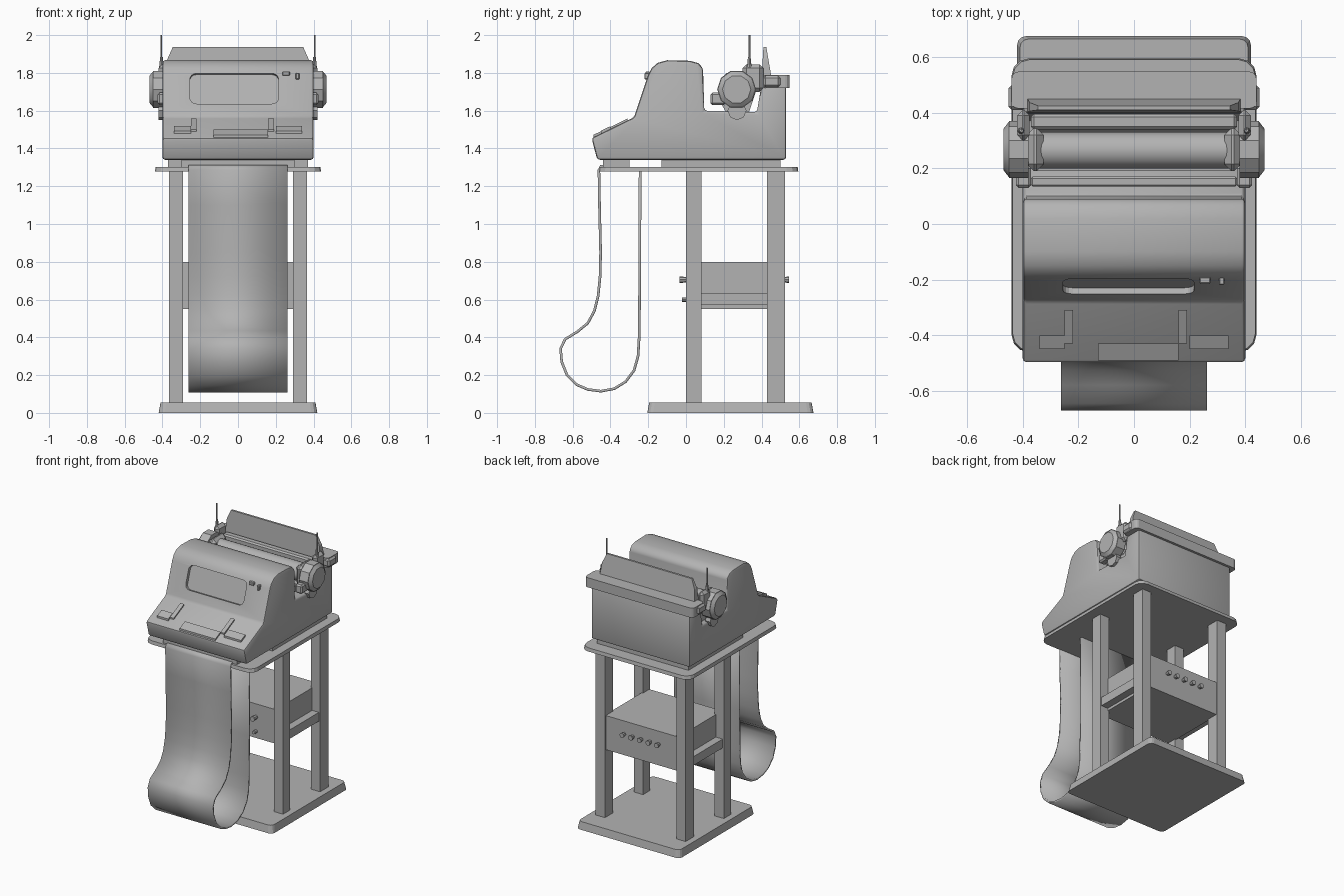
import bpy, bmesh, math
from mathutils import Matrix, Vector

cube = bpy.data.objects.get("Cube")
if cube:
    bpy.data.objects.remove(cube)

mat = bpy.data.materials.new("plain grey")
mat.use_nodes = True
GREY = (0.45, 0.45, 0.45, 1)
mat.diffuse_color = GREY
mat.node_tree.nodes["Principled BSDF"].inputs["Base Color"].default_value = GREY


def finish(name, bm, smooth=False):
    bmesh.ops.recalc_face_normals(bm, faces=bm.faces)
    me = bpy.data.meshes.new(name)
    bm.to_mesh(me)
    bm.free()
    me.materials.append(mat)
    ob = bpy.data.objects.new(name, me)
    bpy.context.collection.objects.link(ob)
    if smooth:
        bpy.ops.object.select_all(action='DESELECT')
        ob.select_set(True)
        bpy.context.view_layer.objects.active = ob
        bpy.ops.object.shade_smooth_by_angle(angle=math.radians(35))
    return ob


def bevel(bm, edges, width, segments=1):
    bmesh.ops.bevel(bm, geom=edges, offset=width, segments=segments,
                    profile=0.5, affect='EDGES', clamp_overlap=True)


def box(name, x, y, z, corner=0, edge=0, taper=0):
    """Box from (min, max) pairs; corner rounds the upright edges, edge bevels all."""
    bm = bmesh.new()
    bmesh.ops.create_cube(bm, size=1)
    for v in bm.verts:
        t = taper if v.co.z > 0 else 0
        v.co = Vector([(a + b) / 2 + c * (b - a - 2 * t * (i < 2))
                       for i, ((a, b), c) in enumerate(zip((x, y, z), v.co))])
    if corner:
        up = [e for e in bm.edges
              if abs(e.verts[0].co.z - e.verts[1].co.z) > 0.9 * (z[1] - z[0])]
        bevel(bm, up, corner, 3)
    if edge:
        bevel(bm, bm.edges[:], edge)
    return finish(name, bm)


def prism(name, profile, x0, x1, edge=0, smooth=False):
    """Side profile of (y, z) points pulled along x."""
    bm = bmesh.new()
    face = bm.faces.new([bm.verts.new((x0, y, z)) for y, z in profile])
    new = bmesh.ops.extrude_face_region(bm, geom=[face])["geom"]
    bmesh.ops.translate(bm, vec=(x1 - x0, 0, 0),
                        verts=[g for g in new if isinstance(g, bmesh.types.BMVert)])
    bmesh.ops.recalc_face_normals(bm, faces=bm.faces)
    if edge:
        bevel(bm, [e for e in bm.edges if e.calc_face_angle(0) > 0.7], edge, 2)
    return finish(name, bm, smooth)


def rod(name, centre, radius, length, axis, sides=12, tip=None):
    bm = bmesh.new()
    turn = {'X': Matrix.Rotation(math.pi / 2, 4, 'Y'),
            'Y': Matrix.Rotation(math.pi / 2, 4, 'X'), 'Z': Matrix()}[axis]
    bmesh.ops.create_cone(bm, cap_ends=True, segments=sides, radius1=radius,
                          radius2=radius if tip is None else tip, depth=length,
                          matrix=Matrix.Translation(centre) @ turn)
    return finish(name, bm, True)


def span(s, a, b):
    return tuple(sorted((s * a, s * b)))


# Stand: base board, four legs and table top
box("base_board", (-0.42, 0.42), (-0.205, 0.675), (0, 0.055), corner=0.03, taper=0.01)
box("table_top", (-0.44, 0.44), (-0.46, 0.595), (1.277, 1.302), corner=0.06, taper=0.004)
for s, side in ((1, "left"), (-1, "right")):
    box(f"front_leg_{side}", span(s, 0.29, 0.365), (0, 0.083), (0.05, 1.28))
    box(f"back_leg_{side}", span(s, 0.29, 0.365), (0.43, 0.525), (0.05, 1.28))
    box(f"shelf_rail_{side}", span(s, 0.28, 0.355), (0.05, 0.46), (0.57, 0.635))

# Control box held between the legs, with a knob row at each end
box("control_box", (-0.3, 0.3), (0.01, 0.515), (0.66, 0.8))
box("control_box_lower", (-0.3, 0.3), (0.01, 0.515), (0.55, 0.66))
for i in range(5):
    x = (i - 2) * 0.07
    rod(f"back_knob_{i}", (x, 0.53, 0.705), 0.018, 0.03, 'Y', 8, 0.013)
    rod(f"front_knob_{i}", (x, -0.01, 0.705), 0.013, 0.05, 'Y', 8, 0.018)
    rod(f"front_stud_{i}", (x, -0.005, 0.6), 0.012, 0.03, 'Y', 8)

# Hanging paper loop
path = [(-0.4, 1.302), (-0.45, 1.306), (-0.461, 1.285), (-0.458, 1.1), (-0.452, 0.85),
        (-0.455, 0.72), (-0.465, 0.62), (-0.485, 0.54), (-0.52, 0.475), (-0.575, 0.43),
        (-0.64, 0.39), (-0.664, 0.34), (-0.658, 0.27), (-0.63, 0.2), (-0.58, 0.15),
        (-0.52, 0.124), (-0.45, 0.115), (-0.38, 0.128), (-0.32, 0.165), (-0.275, 0.225),
        (-0.254, 0.3), (-0.248, 0.4), (-0.245, 0.7), (-0.243, 1.29)]
bm = bmesh.new()
rows = [[bm.verts.new((x, y, z)) for x in (-0.263, 0.263)] for y, z in path]
for a, b in zip(rows, rows[1:]):
    bm.faces.new((a[0], a[1], b[1], b[0]))
paper = finish("paper_loop", bm, True)
thick = paper.modifiers.new("thickness", 'SOLIDIFY')
thick.thickness, thick.offset = 0.014, 0

# Machine body: sloped ledge, tall rounded hood, sunken deck and back housing
shell = [(-0.47, 1.34), (-0.5, 1.455), (-0.275, 1.565), (-0.2, 1.79), (-0.182, 1.825),
         (-0.15, 1.853), (-0.1, 1.867), (0.02, 1.864), (0.065, 1.852), (0.09, 1.825),
         (0.097, 1.6), (0.375, 1.592), (0.4, 1.74), (0.53, 1.74), (0.53, 1.34)]
body = prism("machine_body", shell, -0.4, 0.4, 0.014, True)
box("machine_foot", (-0.37, 0.37), (-0.13, 0.5), (1.295, 1.35))
box("front_foot", (-0.3, 0.3), (-0.44, -0.3), (1.3, 1.345))

# Recessed display on the hood face
tilt = Matrix.Translation((-0.02, -0.2235, 1.717)) @ Matrix.Rotation(-0.32, 4, 'X')
cutter = box("display_cutter", (-0.235, 0.235), (-0.04, 0.022), (-0.085, 0.085))
bm = bmesh.new()
bm.from_mesh(cutter.data)
bevel(bm, [e for e in bm.edges
           if abs(e.verts[0].co.y - e.verts[1].co.y) > 0.01], 0.035, 4)
bm.to_mesh(cutter.data)
bm.free()
cutter.matrix_world = tilt
cutter.hide_render = True
cutter.hide_set(True)
cut = body.modifiers.new("display", 'BOOLEAN')
cut.object, cut.operation, cut.solver = cutter, 'DIFFERENCE', 'EXACT'

# Small buttons beside the display
box("wide_button", (0.235, 0.275), (-0.215, -0.19), (1.785, 1.808), edge=0.004)
box("small_button", (0.305, 0.325), (-0.22, -0.19), (1.765, 1.8), edge=0.004)


# Low key pads lying on the ledge slope
def pad(name, x0, x1, y0, y1, rise):
    ends = [(y, 1.455 + (y + 0.5) * 0.489) for y in (y0, y1)]
    low = [(y, z - 0.015) for y, z in ends]
    prism(name, low + [(y, z + rise) for y, z in reversed(ends)], x0, x1)


pad("centre_pad", -0.13, 0.16, -0.49, -0.43, 0.012)
pad("left_pad", 0.2, 0.34, -0.45, -0.4, 0.014)
pad("right_pad", -0.34, -0.25, -0.45, -0.4, 0.014)
pad("right_ridge", -0.25, -0.22, -0.43, -0.31, 0.01)
pad("left_ridge", 0.16, 0.19, -0.43, -0.31, 0.01)

# Rear rim with forward-turned shoulders
box("rear_rim", (-0.44, 0.44), (0.415, 0.548), (1.72, 1.79), corner=0.025)
for s, side in ((1, "left"), (-1, "right")):
    box(f"rim_shoulder_{side}", span(s, 0.39, 0.452), (0.41, 0.5), (1.725, 1.785), edge=0.012)

# Paper rest: tapered upright plate behind the roller
bm = bmesh.new()
outline = [(-0.385, 1.77), (0.385, 1.77), (0.375, 1.87), (0.345, 1.938),
           (-0.345, 1.938), (-0.375, 1.87)]
layers = [[bm.verts.new((x, y + (1.938 - z) * lean, z)) for x, z in outline]
          for y, lean in ((0.41, -0.06), (0.425, 0.17))]
bm.faces.new(layers[0])
bm.faces.new(layers[1][::-1])
for i in range(6):
    j = (i + 1) % 6
    bm.faces.new((layers[0][i], layers[0][j], layers[1][j], layers[1][i]))
finish("paper_rest", bm)

# Carriage: roller, trough, bars, side brackets, end knobs and wires
rod("roller", (0, 0.265, 1.72), 0.065, 0.72, 'X', 20)
prism("roller_trough", [(0.19, 1.63), (0.22, 1.58), (0.33, 1.58), (0.37, 1.7),
                        (0.345, 1.71), (0.3, 1.64)], -0.36, 0.36)
box("front_bar", (-0.37, 0.37), (0.135, 0.17), (1.63, 1.68), edge=0.006)
box("back_bar", (-0.37, 0.37), (0.34, 0.395), (1.72, 1.785), edge=0.01)
for s, side in ((1, "left"), (-1, "right")):
    box(f"roller_collar_{side}", span(s, 0.325, 0.385), (0.19, 0.345), (1.64, 1.8), edge=0.025)
    box(f"carriage_bracket_{side}", span(s, 0.375, 0.42), (0.3, 0.41), (1.7, 1.845), edge=0.02)
    box(f"carriage_lever_{side}", span(s, 0.37, 0.425), (0.13, 0.21), (1.63, 1.695), edge=0.01)
    rod(f"end_knob_{side}", (s * 0.415, 0.268, 1.713), 0.103, 0.07, 'X', 10)
    rod(f"end_knob_cap_{side}", (s * 0.458, 0.268, 1.713), 0.103 if s > 0 else 0.075,
        0.022, 'X', 10, 0.075 if s > 0 else 0.103)
    rod(f"under_clip_{side}", (s * 0.4, 0.27, 1.6), 0.05, 0.04, 'X', 8)
    rod(f"wire_base_{side}", (s * 0.405, 0.335, 1.85), 0.014, 0.07, 'Z', 8, 0.007)
    rod(f"wire_{side}", (s * 0.407, 0.337, 1.93), 0.005, 0.14, 'Z', 6)
